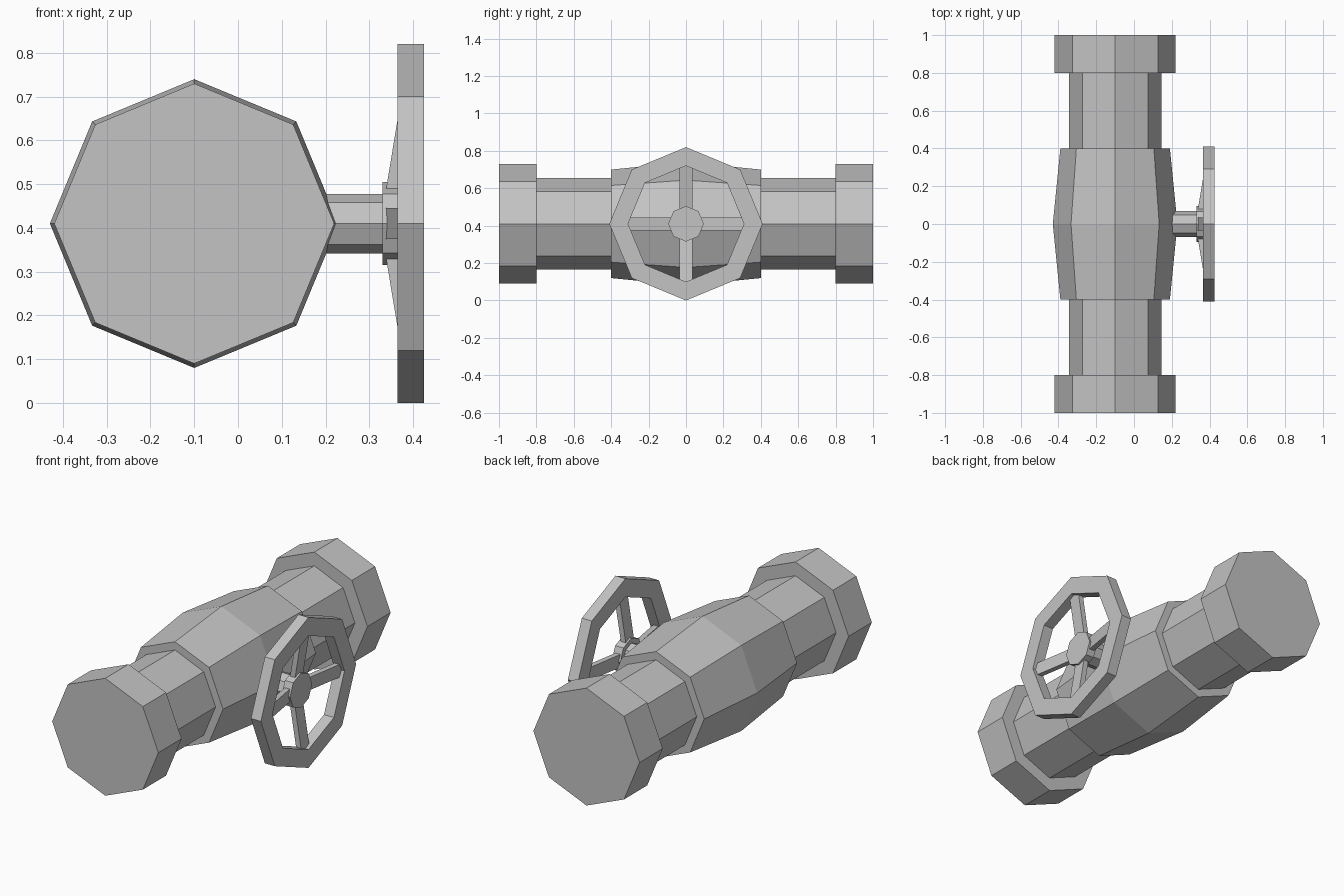
import bpy, bmesh
from math import sin, cos, pi
from mathutils import Vector, Matrix

cube = bpy.data.objects.get("Cube")
if cube:
    bpy.data.objects.remove(cube)

SIDES = 8
AXIS_X, AXIS_Z = -0.1, 0.41   # centre line of the pipe

metal = bpy.data.materials.new("grey metal")
metal.use_nodes = True
metal.diffuse_color = (0.55, 0.55, 0.55, 1)
metal.node_tree.nodes["Principled BSDF"].inputs["Base Color"].default_value = (0.55, 0.55, 0.55, 1)


def finish(name, bm):
    bmesh.ops.recalc_face_normals(bm, faces=bm.faces)
    mesh = bpy.data.meshes.new(name)
    bm.to_mesh(mesh)
    bm.free()
    mesh.materials.append(metal)
    obj = bpy.data.objects.new(name, mesh)
    bpy.context.collection.objects.link(obj)
    return obj


def turned(name, profile, along, closed=False):
    """Eight-sided turned part from (position, radius) points along 'x' or 'y'."""
    bm = bmesh.new()
    rings = []
    for t, r in profile:
        ring = []
        for i in range(SIDES):
            a = 2 * pi * i / SIDES
            u, v = r * sin(a), AXIS_Z + r * cos(a)
            ring.append(bm.verts.new((t, u, v) if along == "x" else (AXIS_X + u, t, v)))
        rings.append(ring)
    pairs = list(zip(rings, rings[1:]))
    if closed:
        pairs.append((rings[-1], rings[0]))
    else:
        bm.faces.new(rings[0])
        bm.faces.new(rings[-1])
    for a, b in pairs:
        for i in range(SIDES):
            j = (i + 1) % SIDES
            bm.faces.new((a[i], a[j], b[j], b[i]))
    return finish(name, bm)


# Pipe with end flanges and a bulging valve body
half = [(1.0, 0.32), (0.8, 0.32), (0.8, 0.245), (0.4, 0.245), (0.4, 0.29)]
profile = [(-t, r) for t, r in half] + [(0, 0.33)] + half[::-1]
turned("pipe_and_valve_body", profile, "y")

# Stem, hub and wheel rim
turned("valve_stem", [(0.15, 0.068), (0.34, 0.068)], "x")
turned("wheel_hub", [(0.33, 0.095), (0.38, 0.095)], "x")
turned("wheel_rim", [(0.365, 0.41), (0.425, 0.41), (0.425, 0.31), (0.365, 0.31)], "x", closed=True)

# Four spokes, leaning outward from hub to rim
for k, label in enumerate(("top", "front", "bottom", "back")):
    bm = bmesh.new()
    bmesh.ops.create_cube(bm, size=1)
    for v in bm.verts:
        outer = v.co.z > 0
        v.co = Vector((v.co.x * 0.03 + (0.395 if outer else 0.352), v.co.y * 0.07, 0.33 if outer else 0.07))
    bm.transform(Matrix.Translation((0, 0, AXIS_Z)) @ Matrix.Rotation(k * pi / 2, 4, "X"))
    finish("wheel_spoke_" + label, bm)
